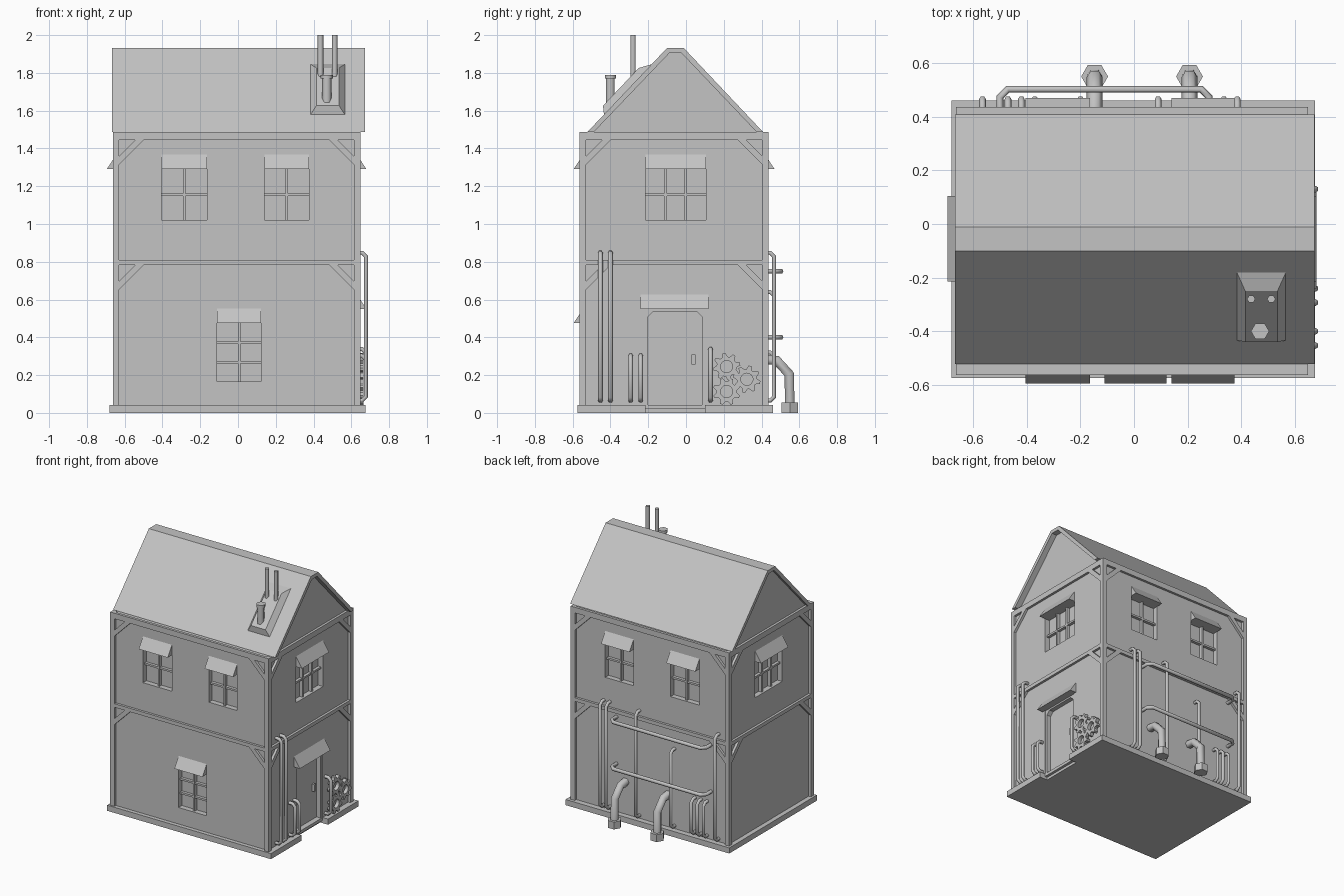
import bpy, bmesh
from math import cos, sin, pi, atan
from mathutils import Matrix, Vector

if "Cube" in bpy.data.objects:
    bpy.data.objects.remove(bpy.data.objects["Cube"], do_unlink=True)

GREY = (0.55, 0.55, 0.55, 1)
mat = bpy.data.materials.new("plain grey")
mat.use_nodes = True
mat.diffuse_color = GREY
mat.node_tree.nodes["Principled BSDF"].inputs["Base Color"].default_value = GREY

# Wall planes, and how far the timber stands out from them
X0, X1, Y0, Y1 = -0.645, 0.63, -0.545, 0.419
OUT = 0.018
EAVE = 1.487
# Wall frames: local x runs along the wall, -y points outwards
WALLS = {
    "front": Matrix.Translation((0, Y0, 0)),
    "right": Matrix.Translation((X1, 0, 0)) @ Matrix.Rotation(pi / 2, 4, "Z"),
    "back": Matrix.Translation((0, Y1, 0)) @ Matrix.Rotation(pi, 4, "Z"),
    "left": Matrix.Translation((X0, 0, 0)) @ Matrix.Rotation(-pi / 2, 4, "Z"),
}
SPANS = {"front": (X0, X1), "right": (Y0, Y1), "back": (-X1, -X0), "left": (-Y1, -Y0)}


def make(name, bm):
    bmesh.ops.recalc_face_normals(bm, faces=bm.faces)
    me = bpy.data.meshes.new(name)
    bm.to_mesh(me)
    bm.free()
    ob = bpy.data.objects.new(name, me)
    bpy.context.collection.objects.link(ob)
    me.materials.append(mat)
    return ob


def prism(bm, pts, offset, M=Matrix()):
    """Extrude a closed 3D outline along an offset vector."""
    a = [bm.verts.new(M @ Vector(p)) for p in pts]
    b = [bm.verts.new(M @ (Vector(p) + Vector(offset))) for p in pts]
    bm.faces.new(a)
    bm.faces.new(b[::-1])
    for i in range(len(a)):
        j = (i + 1) % len(a)
        bm.faces.new((a[i], a[j], b[j], b[i]))


def box(bm, x, y, z, M=Matrix()):
    pts = [(x[0], y[0], z[0]), (x[1], y[0], z[0]), (x[1], y[1], z[0]), (x[0], y[1], z[0])]
    prism(bm, pts, (0, 0, z[1] - z[0]), M)


def ring_prism(bm, outer, inner, offset, closed=True):
    """Extrude the band between two matching outlines."""
    n = len(outer)
    for i in range(n if closed else n - 1):
        j = (i + 1) % n
        prism(bm, [outer[i], outer[j], inner[j], inner[i]], offset)
    if closed:
        bmesh.ops.remove_doubles(bm, verts=bm.verts, dist=1e-5)


def pipes(name, paths, radius, cut=0.02):
    """Six-sided pipes along paths with clipped corners."""
    cu = bpy.data.curves.new(name, "CURVE")
    cu.dimensions = "3D"
    cu.bevel_depth, cu.bevel_resolution, cu.use_fill_caps = radius, 1, True
    for path in paths:
        p = [Vector(q) for q in path]
        pts = [p[0]]
        for a, b, c in zip(p, p[1:], p[2:]):
            pts += [b + (a - b).normalized() * cut, b + (c - b).normalized() * cut]
        pts.append(p[-1])
        sp = cu.splines.new("POLY")
        sp.points.add(len(pts) - 1)
        for sv, v in zip(sp.points, pts):
            sv.co = (*v, 1)
    ob = bpy.data.objects.new(name, cu)
    bpy.context.collection.objects.link(ob)
    cu.materials.append(mat)
    bpy.ops.object.select_all(action="DESELECT")
    ob.select_set(True)
    bpy.context.view_layer.objects.active = ob
    bpy.ops.object.convert(target="MESH")


# Windows: wall, left, right, bottom, top, columns, rows
WINDOWS = [
    ("front", -0.405, -0.165, 1.02, 1.29, 2, 2),
    ("front", 0.14, 0.375, 1.02, 1.29, 2, 2),
    ("front", -0.11, 0.122, 0.165, 0.475, 2, 3),
    ("right", -0.215, 0.105, 1.02, 1.29, 3, 2),
    ("back", -0.375, -0.14, 1.02, 1.29, 2, 2),
    ("back", 0.165, 0.405, 1.02, 1.29, 2, 2),
    ("left", -0.105, 0.215, 1.02, 1.29, 3, 2),
]
DOOR = ("right", -0.215, 0.1, 0.042, 0.55)

# House walls with window and door recesses
bm = bmesh.new()
box(bm, (X0, X1), (Y0, Y1), (0.02, EAVE - 0.005))
walls = make("walls", bm)
bm = bmesh.new()
for side, u0, u1, z0, z1, *_ in WINDOWS + [DOOR]:
    box(bm, (u0, u1), (-0.05, 0.04), (z0, z1), WALLS[side])
cutter = make("recess_cutter", bm)
cutter.hide_render = True
mod = walls.modifiers.new("recesses", "BOOLEAN")
mod.object, mod.operation, mod.solver = cutter, "DIFFERENCE", "EXACT"
bpy.context.view_layer.objects.active = walls
bpy.ops.object.modifier_apply(modifier=mod.name)
bpy.data.objects.remove(cutter, do_unlink=True)

# Window bars and awnings
bars, awn = bmesh.new(), bmesh.new()
for side, u0, u1, z0, z1, cols, rows in WINDOWS:
    M = WALLS[side]
    for i in range(1, cols):
        u = u0 + (u1 - u0) * i / cols
        box(bars, (u - 0.007, u + 0.007), (0.015, 0.041), (z0, z1), M)
    for i in range(1, rows):
        z = z0 + (z1 - z0) * i / rows
        box(bars, (u0, u1), (0.018, 0.041), (z - 0.007, z + 0.007), M)
for side, u0, u1, z in [(w[0], w[1], w[2], w[4]) for w in WINDOWS] + [("right", -0.24, 0.12, 0.55)]:
    prism(awn, [(u0, 0.002, z), (u0, -0.05, z), (u0, 0.002, z + 0.08)], (u1 - u0, 0, 0), WALLS[side])
make("window_bars", bars)
make("awnings", awn)

# Door frame with corner brackets, and handle
bm = bmesh.new()
M = WALLS["right"]
for u0, u1, s in [(-0.215, -0.2, 1), (0.085, 0.1, -1)]:
    box(bm, (u0, u1), (0.005, 0.041), (0.042, 0.55), M)
    c = u1 if s > 0 else u0
    prism(bm, [(c, 0.005, 0.51), (c, 0.005, 0.54), (c + s * 0.03, 0.005, 0.54)], (0, 0.036, 0), M)
box(bm, (-0.2, 0.085), (0.005, 0.041), (0.538, 0.55), M)
make("door_frame", bm)
bm = bmesh.new()
box(bm, (0.03, 0.05), (0.02, 0.041), (0.255, 0.308), M)
make("door_handle", bm)

# Base slab, notched in front of the door
bm = bmesh.new()
bx, by = (-0.68, 0.675), (-0.575, 0.46)
prism(bm, [(bx[0], by[0], 0), (bx[1], by[0], 0), (bx[1], DOOR[1], 0), (0.61, DOOR[1], 0),
           (0.61, DOOR[2], 0), (bx[1], DOOR[2], 0), (bx[1], by[1], 0), (bx[0], by[1], 0)], (0, 0, 0.042))
make("base", bm)

# Timber posts, beams and corner braces
bm = bmesh.new()
for x in (X0 - OUT, X1 + OUT - 0.034):
    for y in (Y0 - OUT, Y1 + OUT - 0.034):
        box(bm, (x, x + 0.034), (y, y + 0.034), (0.04, EAVE))
for side, M in WALLS.items():
    a, b = SPANS[side]
    a, b = a + 0.016, b - 0.016
    for z0, z1 in ((0.783, 0.81), (1.445, EAVE)):
        box(bm, (a, b), (-OUT, 0.002), (z0, z1), M)
        for c, s in ((a, 1), (b, -1)):
            prism(bm, [(c, -OUT, z0 - 0.13), (c, -OUT, z0 - 0.085),
                       (c + s * 0.085, -OUT, z0), (c + s * 0.13, -OUT, z0)], (0, OUT + 0.002, 0), M)
make("timber_frame", bm)

# Roof shell and gable infill
RX0, RX1 = -0.668, 0.673
outer = [(RX0, -0.522, EAVE), (RX0, -0.10, 1.932), (RX0, -0.012, 1.932), (RX0, 0.408, EAVE)]
inner = [(RX0, -0.488, EAVE), (RX0, -0.088, 1.905), (RX0, -0.024, 1.905), (RX0, 0.374, EAVE)]
bm = bmesh.new()
ring_prism(bm, outer, inner, (RX1 - RX0, 0, 0), closed=False)
make("roof", bm)
bm = bmesh.new()
prism(bm, [(X0, y, z) for _, y, z in inner], (X1 - X0, 0, 0))
make("gables", bm)

# Raised chimney plinth on the front slope
slope = atan((1.932 - EAVE) / 0.422)
M = Matrix.Translation((0.475, -0.31, EAVE + 0.212 * 445 / 422)) @ Matrix.Rotation(slope, 4, "X")
bm = bmesh.new()
lo = [bm.verts.new(M @ Vector(p)) for p in
      [(-0.095, -0.185, -0.005), (0.095, -0.185, -0.005), (0.095, 0.195, -0.005), (-0.095, 0.195, -0.005)]]
hi = [bm.verts.new(M @ Vector(p)) for p in
      [(-0.06, -0.15, 0.036), (0.06, -0.15, 0.036), (0.06, 0.125, 0.036), (-0.06, 0.125, 0.036)]]
bm.faces.new(hi)
bm.faces.new(lo[::-1])
for i in range(4):
    j = (i + 1) % 4
    bm.faces.new((lo[i], lo[j], hi[j], hi[i]))
make("chimney_plinth", bm)

# Chimney pipes
pipes("thin_chimneys", [[(x, -0.28, 1.72), (x, -0.28, 2.0)] for x in (0.437, 0.512)], 0.0155)
pipes("short_chimney", [[(0.47, -0.4, 1.58), (0.47, -0.4, 1.78)]], 0.026)
pipes("chimney_cap", [[(0.47, -0.4, 1.77), (0.47, -0.4, 1.79)]], 0.034)


# Thin wall pipes hooked into the wall at both ends
def hook(side, u, z0, z1, d=0.047):
    return [WALLS[side] @ Vector(p) for p in [(u, 0.01, z0), (u, -d, z0), (u, -d, z1), (u, 0.01, z1)]]


pipes("side_pipes", [hook("right", u, 0.065, z) for u, z in
                     ((-0.453, 0.848), (-0.4, 0.848), (-0.293, 0.303), (-0.24, 0.303), (0.13, 0.338))], 0.0125)
pipes("back_pipes", [hook("back", -x, 0.065, z) for x, z in
                     ((0.385, 0.848), (0.335, 0.848), (0.09, 0.848), (-0.565, 0.848), (-0.2, 0.64),
                      (-0.37, 0.32), (-0.42, 0.32), (-0.47, 0.32))], 0.0125)
pipes("long_pipes", [[(0.28, Y1, z), (0.28, Y1 + 0.084, z), (-0.5, Y1 + 0.084, z), (-0.5, Y1, z)]
                     for z in (0.4, 0.75)], 0.0135, 0.03)

# Large drain pipes with collars at the ground
DRAINS = (-0.147, 0.207)
pipes("drain_pipes", [[(x, Y1 - 0.01, 0.285), (x, 0.545, 0.27), (x, 0.55, 0.01)] for x in DRAINS], 0.03, 0.065)
bm = bmesh.new()
for x in DRAINS:
    prism(bm, [(x + 0.05 * cos(k * pi / 3), 0.55 + 0.05 * sin(k * pi / 3), 0) for k in range(6)], (0, 0, 0.055))
make("drain_collars", bm)

# Gears beside the door
bm = bmesh.new()
for y, z, turn in ((0.215, 0.245, 0.1), (0.322, 0.178, 0.45), (0.215, 0.113, 0.3)):
    loops = ([], [])
    for k in range(32):
        a = turn + 2 * pi * k / 32
        for loop, r in zip(loops, (0.073 if k % 4 < 2 else 0.053, 0.032)):
            loop.append((X1 + 0.008, y + r * cos(a), z + r * sin(a)))
    ring_prism(bm, *loops, (0.027, 0, 0))
# drop the hidden walls between neighbouring ring segments
seen = {}
for f in bm.faces:
    seen.setdefault(tuple(sorted(v.index for v in f.verts)), []).append(f)
make("gears", bm)
